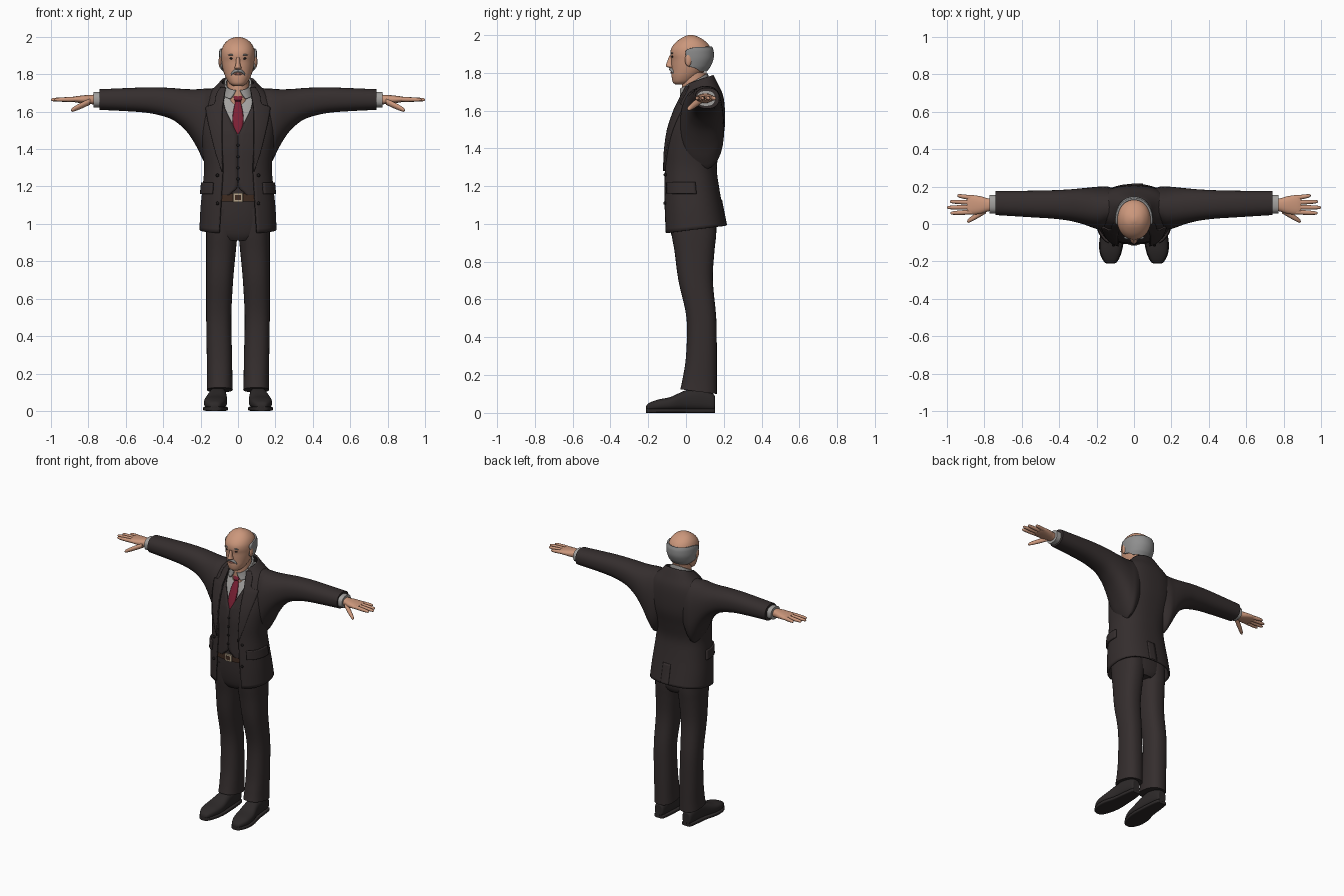
import bpy, bmesh
from math import sin, cos, asin, pi, radians
from mathutils import Matrix, Vector

cube = bpy.data.objects.get("Cube")
if cube:
    bpy.data.objects.remove(cube)


def material(name, r, g, b):
    m = bpy.data.materials.new(name)
    m.use_nodes = True
    m.diffuse_color = (r, g, b, 1)
    m.node_tree.nodes["Principled BSDF"].inputs["Base Color"].default_value = (r, g, b, 1)
    return m


SUIT = material("dark suit", .035, .027, .027)
SHOE = material("shoe leather", .026, .022, .022)
SKIN = material("skin", .6, .31, .2)
HAIR = material("grey hair", .27, .27, .27)
SHIRT = material("shirt", .36, .35, .34)
TIE = material("red tie", .2, .015, .035)
BELT = material("belt", .05, .025, .015)
METAL = material("buckle metal", .45, .36, .25)
DARK = material("eyes and buttons", .012, .01, .01)
LIPS = material("lips", .42, .16, .12)


def finish(name, bm, mat, mirror):
    bmesh.ops.recalc_face_normals(bm, faces=bm.faces)
    mesh = bpy.data.meshes.new(name)
    bm.to_mesh(mesh)
    bm.free()
    mesh.materials.append(mat)
    ob = bpy.data.objects.new(name, mesh)
    bpy.context.collection.objects.link(ob)
    if mirror:
        ob.modifiers.new("Mirror", "MIRROR").use_mirror_merge = False
    return ob


def dense(rows, steps=4):
    """Smoothly interpolated copies of the section rows."""
    out = []
    for i in range(len(rows) - 1):
        a, b, c, d = (rows[max(0, min(k, len(rows) - 1))] for k in range(i - 1, i + 3))
        for s in range(steps):
            t = s / steps
            out.append(tuple(q + .5 * t * (r - p + t * (2*p - 5*q + 4*r - e + t * (3*(q - r) + e - p)))
                             for p, q, r, e in zip(a, b, c, d)))
    return out + [rows[-1]]


def loft(name, rows, mat, axis="z", p=2.4, n=32, mirror=False, thick=.012, steps=4):
    """Row: axis position at u min and u max, u range, v range, optional arc range."""
    bm = bmesh.new()
    is_open = len(rows[0]) > 6
    rings = []
    for row in dense(rows, steps):
        k0, k1, u0, u1, v0, v1 = row[:6]
        a0, a1 = row[6:] if is_open else (0, 2 * pi)
        ring = []
        for i in range(n + 1 if is_open else n):
            a = a0 + (a1 - a0) * i / n
            c, s = (abs(f)**(2 / p) * (1 if f > 0 else -1) for f in (cos(a), sin(a)))
            u, v = (u0 + u1 - (u1 - u0) * c) / 2, (v0 + v1 + (v1 - v0) * s) / 2
            k = k0 + (k1 - k0) * (1 - c) / 2
            ring.append(bm.verts.new({"z": (v, u, k), "x": (k, u, v), "y": (u, k, v)}[axis]))
        rings.append(ring)
    for r, q in zip(rings, rings[1:]):
        for i in range(n):
            j = (i + 1) % len(r)
            bm.faces.new((r[i], r[j], q[j], q[i]))
    if not is_open:
        bm.faces.new(rings[0])
        bm.faces.new(rings[-1])
    ob = finish(name, bm, mat, mirror)
    if is_open:
        sol = ob.modifiers.new("Thickness", "SOLIDIFY")
        sol.thickness, sol.offset = thick, 0
    return ob


def body(z, yf, yb, rx, zb=None):
    return (z, z if zb is None else zb, yf, yb, -rx, rx)


def grow(row, d):
    return (row[0], row[1], row[2] - d, row[3] + d, row[4] - d, row[5] + d)


def at(table, z):
    """Section of a body table at a front height."""
    for a, b in zip(table, table[1:]):
        if a[0] <= z <= b[0]:
            t = (z - a[0]) / (b[0] - a[0])
            return tuple(q + (r - q) * t for q, r in zip(a, b))
    return table[-1]


def edge(row, w):
    """Angle at which a section reaches a distance w from the middle."""
    return asin(min(1, max(0, w / row[5]))**1.2)


def gap(row, w):
    return row + (edge(row, w), 2 * pi - edge(row, w))


def ball(name, loc, size, mat, mirror=False):
    bm = bmesh.new()
    bmesh.ops.create_uvsphere(bm, u_segments=16, v_segments=10, radius=1,
                              matrix=Matrix.Translation(loc) @ Matrix.Diagonal((*size, 1)))
    return finish(name, bm, mat, mirror)


# Jacket: open shell with sleeves, lapels, flaps and back vent
coat = [body(.95, -.115, .208, .2, .99), body(1.08, -.118, .19, .195), body(1.2, -.118, .168, .183),
        body(1.3, -.115, .157, .175), body(1.4, -.112, .175, .185), body(1.5, -.095, .198, .2),
        body(1.6, -.06, .2, .2), body(1.68, -.02, .19, .17), body(1.72, 0, .165, .12, 1.735),
        body(1.735, .005, .14, .085, 1.785)]
openings = [.1, .092, .085, .08, .085, .085, .085, .075, .065, .06]
loft("jacket", [gap(r, w) for r, w in zip(coat, openings)], SUIT, n=64)
coat_fine = dense(coat)

sleeve = [(.08, -.0, .18, 1.4, 1.73), (.14, -.02, .2, 1.29, 1.725), (.18, -.03, .2, 1.33, 1.723),
          (.22, -.02, .197, 1.41, 1.72), (.26, -.005, .193, 1.475, 1.72), (.3, .007, .189, 1.52, 1.722),
          (.36, .02, .184, 1.562, 1.727), (.45, .03, .18, 1.588, 1.73), (.55, .036, .178, 1.6, 1.728),
          (.74, .048, .176, 1.61, 1.72)]
loft("sleeve", [(r[0],) + r for r in sleeve], SUIT, "x", p=2.3, mirror=True)

lapel = []
for z, lo, hi in [(1.28, .08, .085), (1.38, .084, .118), (1.5, .085, .148), (1.6, .084, .168),
                  (1.625, .082, .165), (1.64, .08, .125), (1.69, .072, .115), (1.725, .064, .09)]:
    r = grow(at(coat_fine, z), .008)
    lapel.append(r + (edge(r, lo), edge(r, hi)))
loft("lapel", lapel, SUIT, n=8, mirror=True, steps=3)

flap = [grow(at(coat_fine, z), .01) + (radians(40), radians(97)) for z in (1.16, 1.19, 1.22)]
loft("pocket_flap", flap, SUIT, n=12, mirror=True, thick=.014)
vent = [grow(at(coat_fine, z), .006) + (radians(170), radians(182)) for z in (.955, 1.04, 1.13)]
loft("back_vent", vent, SUIT, n=4, thick=.008)

# Shirt, waistcoat and tie
loft("shirt", [grow(at(coat_fine, z), -.024) for z in (1.2, 1.3, 1.4, 1.5, 1.6, 1.68, 1.72)], SHIRT, n=48)
vest = []
for z, w in [(1.155, .045), (1.17, .03), (1.2, .002), (1.3, .001), (1.4, .001), (1.47, .001), (1.5, .014),
             (1.56, .042), (1.62, .07), (1.68, .08)]:
    vest.append(gap(grow(at(coat_fine, z), -.014), w))
loft("waistcoat", vest, SUIT, n=64, thick=.01)
tie = []
for z, w in [(1.48, .012), (1.52, .026), (1.57, .03), (1.62, .022), (1.655, .015), (1.662, .02), (1.69, .026),
             (1.7, .022)]:
    y = at(coat_fine, z)[2] + (.012 if z < 1.66 else .002)
    tie.append((z, z, y - .004, y + .02, -w, w))
loft("tie", tie, TIE, p=3, n=16, steps=2)
for z in (1.24, 1.3, 1.36, 1.42):
    ball("waistcoat_button", (0, at(coat_fine, z)[2] + .007, z), (.008, .005, .008), DARK)
for z in (1.11, 1.26):
    ball("jacket_button", (.11, at(coat_fine, z)[2] + .006, z), (.009, .008, .009), DARK, True)
collar = [body(1.665, -.035, .12, .075, 1.73), body(1.69, -.03, .115, .071, 1.765),
          body(1.715, -.028, .112, .067, 1.795)]
loft("shirt_collar", [gap(r, w) for r, w in zip(collar, (.04, .022, .01))], SHIRT, n=40, thick=.01)

# Trousers, belt and buckle
loft("trouser_hips", [body(.91, -.06, .14, .1), body(.95, -.08, .158, .16), body(1.05, -.095, .16, .168),
                      body(1.2, -.098, .145, .16)], SUIT, n=48)
loft("trouser_leg", [(1.08, 1.08, -.09, .16, .005, .165), (.95, .95, -.077, .16, .004, .17),
                     (.85, .85, -.06, .15, .012, .17), (.7, .7, -.04, .142, .026, .17),
                     (.5, .5, .003, .16, .036, .17), (.3, .3, 0, .163, .032, .167),
                     (.18, .17, -.018, .163, .03, .165), (.125, .1, -.03, .163, .028, .167)], SUIT, mirror=True)
loft("belt", [body(z, -.106, .15, .168) for z in (1.12, 1.163)], BELT, n=48, steps=1)
loft("belt_buckle", [body(z, -.112, -.1, .026) for z in (1.118, 1.165)], METAL, p=8, n=24, steps=1)
loft("buckle_centre", [body(z, -.115, -.1, .017) for z in (1.128, 1.155)], BELT, p=8, n=24, steps=1)

# Shoes
shoe = [(.152, .09, .125, .02, .08), (.145, .075, .14, .012, .1), (.08, .065, .15, .012, .13),
        (0, .06, .16, .012, .12), (-.08, .058, .18, .012, .085), (-.15, .07, .18, .012, .07),
        (-.2, .092, .158, .012, .05), (-.212, .11, .14, .015, .032)]
loft("shoe", [(r[0],) + r for r in shoe], SHOE, "y", p=2.6, mirror=True)
loft("shoe_sole", [(r[0], r[0], r[1] - .004, r[2] + .004, 0, .024) for r in shoe], SHOE, "y", p=5, mirror=True)

# Cuffs and hands
loft("shirt_cuff", [(x, x, .056, .156, 1.622, 1.706) for x in (.72, .772)], SHIRT, "x", mirror=True, steps=1)
palm = [(.75, .072, .135, 1.638, 1.692), (.785, .066, .138, 1.64, 1.69), (.82, .055, .148, 1.643, 1.688),
        (.87, .05, .155, 1.65, 1.682), (.892, .056, .15, 1.655, 1.677)]
loft("palm", [(r[0],) + r for r in palm], SKIN, "x", mirror=True, n=24)


def finger(name, start, end, r):
    rows = []
    for t, f in ((0, 1), (.35, 1), (.75, .85), (.95, .6), (1, .15)):
        x, y, z = Vector(start).lerp(Vector(end), t)
        rows.append((x, x, y - r * f, y + r * f, z - r * f, z + r * f))
    loft(name, rows, SKIN, "x", p=2, n=12, mirror=True, steps=2)


for name, y0, x1, y1 in (("index", .064, .982, .058), ("middle", .09, 1.0, .088),
                         ("ring", .115, .985, .12), ("little", .139, .945, .152)):
    finger(name + "_finger", (.865, y0, 1.666), (x1, y1, 1.664), .0125)
finger("thumb", (.79, .075, 1.655), (.892, .013, 1.607), .017)

# Head and neck
loft("neck", [body(1.64, -.02, .11, .062), body(1.72, -.022, .105, .058), body(1.8, -.02, .11, .06)], SKIN, p=2)
head = [body(1.737, -.055, -.01, .022), body(1.75, -.07, .03, .045), body(1.78, -.076, .07, .064),
        body(1.81, -.076, .1, .076), body(1.84, -.077, .122, .084), body(1.87, -.078, .134, .089),
        body(1.9, -.083, .137, .091), body(1.93, -.077, .13, .088), body(1.96, -.055, .11, .075),
        body(1.985, -.022, .075, .05), body(1.997, .005, .045, .02), body(2.0, .02, .03, .004)]
loft("head", head, SKIN, p=2.1, n=48)
head_fine = dense(head)
hair = []
for z, a in [(1.81, 128), (1.825, 108), (1.84, 80), (1.875, 78), (1.91, 76), (1.925, 84), (1.935, 105)]:
    hair.append(grow(at(head_fine, z), .004) + (radians(a), radians(360 - a)))
loft("hair", hair, HAIR, p=2.1, n=40, thick=.014)
ball("ear", (.095, .012, 1.868), (.009, .018, .033), SKIN, True)

# Face
loft("nose", [body(1.825, -.088, -.06, .013), body(1.835, -.106, -.06, .018), body(1.85, -.103, -.06, .013),
              body(1.89, -.088, -.06, .009)], SKIN, p=2, n=16)
ball("eye", (.033, -.07, 1.885), (.013, .007, .006), DARK, True)
ball("eyebrow", (.034, -.073, 1.904), (.02, .008, .004), HAIR, True)
loft("moustache", [(x, x, y, -.06, z0, z1) for x, y, z0, z1 in
                   ((0, -.09, 1.811, 1.827), (.018, -.087, 1.807, 1.825), (.033, -.074, 1.796, 1.814),
                    (.037, -.068, 1.792, 1.802))], HAIR, "x", p=2, n=16, mirror=True)
ball("lips", (0, -.075, 1.801), (.021, .008, .006), LIPS)

# Smooth shading with crisp edges
meshes = [o for o in bpy.context.scene.objects if o.type == "MESH"]
for o in meshes:
    o.select_set(True)
bpy.context.view_layer.objects.active = meshes[0]
bpy.ops.object.shade_smooth_by_angle(angle=radians(40))
